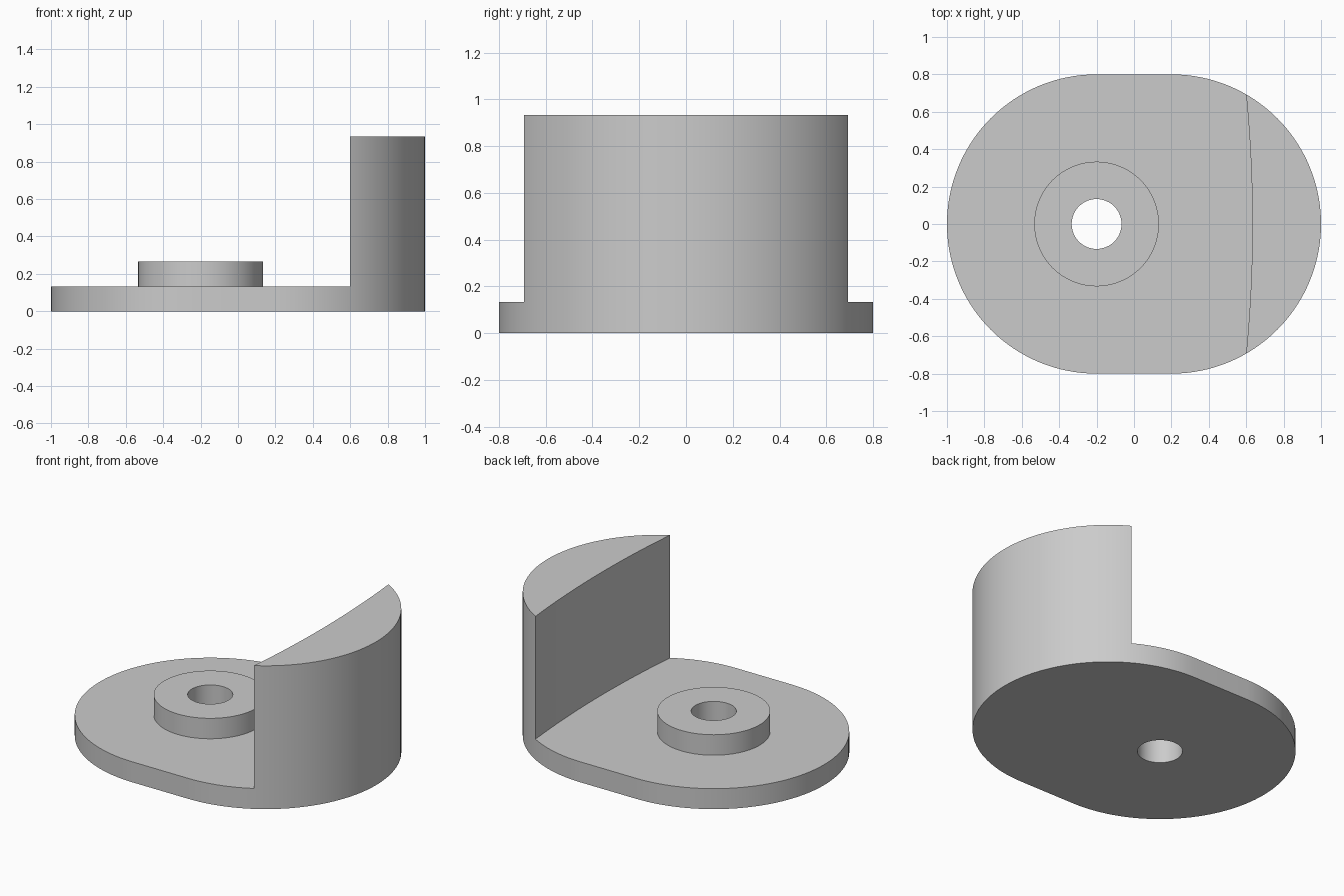
import bpy
import bmesh
from math import cos, sin, pi, asin, radians

old = bpy.data.objects.get("Cube")
if old:
    bpy.data.objects.remove(old, do_unlink=True)

PLATE_TOP = 2 / 15
BOSS_TOP = 4 / 15
WALL_TOP = 14 / 15
END_R = 0.8
END_X = 0.2
BOSS_X = -0.2

grey = bpy.data.materials.new("plain_grey")
grey.use_nodes = True
colour = (0.6, 0.6, 0.6, 1)
grey.diffuse_color = colour
grey.node_tree.nodes["Principled BSDF"].inputs["Base Color"].default_value = colour


def arc(cx, radius, start, end, steps):
    """Points on an arc centred on the x axis."""
    angles = [start + (end - start) * i / steps for i in range(steps + 1)]
    return [(cx + radius * cos(a), radius * sin(a)) for a in angles]


def prism(name, points, z0, z1):
    """Extrude a counter-clockwise outline from z0 up to z1."""
    bm = bmesh.new()
    face = bm.faces.new([bm.verts.new((x, y, z0)) for x, y in points])
    top = bmesh.ops.extrude_face_region(bm, geom=[face], use_keep_orig=True)["geom"]
    moved = [g for g in top if isinstance(g, bmesh.types.BMVert)]
    bmesh.ops.translate(bm, vec=(0, 0, z1 - z0), verts=moved)
    bmesh.ops.recalc_face_normals(bm, faces=bm.faces)
    mesh = bpy.data.meshes.new(name)
    bm.to_mesh(mesh)
    bm.free()
    mesh.materials.append(grey)
    obj = bpy.data.objects.new(name, mesh)
    bpy.context.collection.objects.link(obj)
    return obj


def combine(body, tool, operation):
    """Apply a boolean to the body and discard the tool."""
    tool.hide_render = True
    mod = body.modifiers.new(operation.lower(), "BOOLEAN")
    mod.operation = operation
    mod.solver = "EXACT"
    mod.object = tool
    bpy.context.view_layer.objects.active = body
    bpy.ops.object.modifier_apply(modifier=mod.name)
    bpy.data.objects.remove(tool, do_unlink=True)


# Full-height block with rounded ends
outline = arc(END_X, END_R, -pi / 2, pi / 2, 64) + arc(-END_X, END_R, pi / 2, 3 * pi / 2, 64)
bracket = prism("bracket_with_end_wall", outline, 0, WALL_TOP)

# Clear the space above the plate, leaving a wall with a gently hollow inner face
hollow_r = 7.2
sweep = asin(1 / hollow_r)
clearance = arc(0.633 - hollow_r, hollow_r, -sweep, sweep, 24) + [(-2, 1), (-2, -1)]
combine(bracket, prism("clearance_cutter", clearance, PLATE_TOP, 2), "DIFFERENCE")

# Raised round boss, then the hole through boss and plate
boss = arc(BOSS_X, 1 / 3, 0, 2 * pi, 72)[:-1]
combine(bracket, prism("boss", boss, PLATE_TOP / 2, BOSS_TOP), "UNION")
hole = arc(BOSS_X, 2 / 15, 0, 2 * pi, 48)[:-1]
combine(bracket, prism("hole_cutter", hole, -1, 1), "DIFFERENCE")

# Smooth curved sides with crisp rims
bpy.ops.object.select_all(action="DESELECT")
bracket.select_set(True)
bpy.context.view_layer.objects.active = bracket
bpy.ops.object.shade_smooth_by_angle(angle=radians(30))
